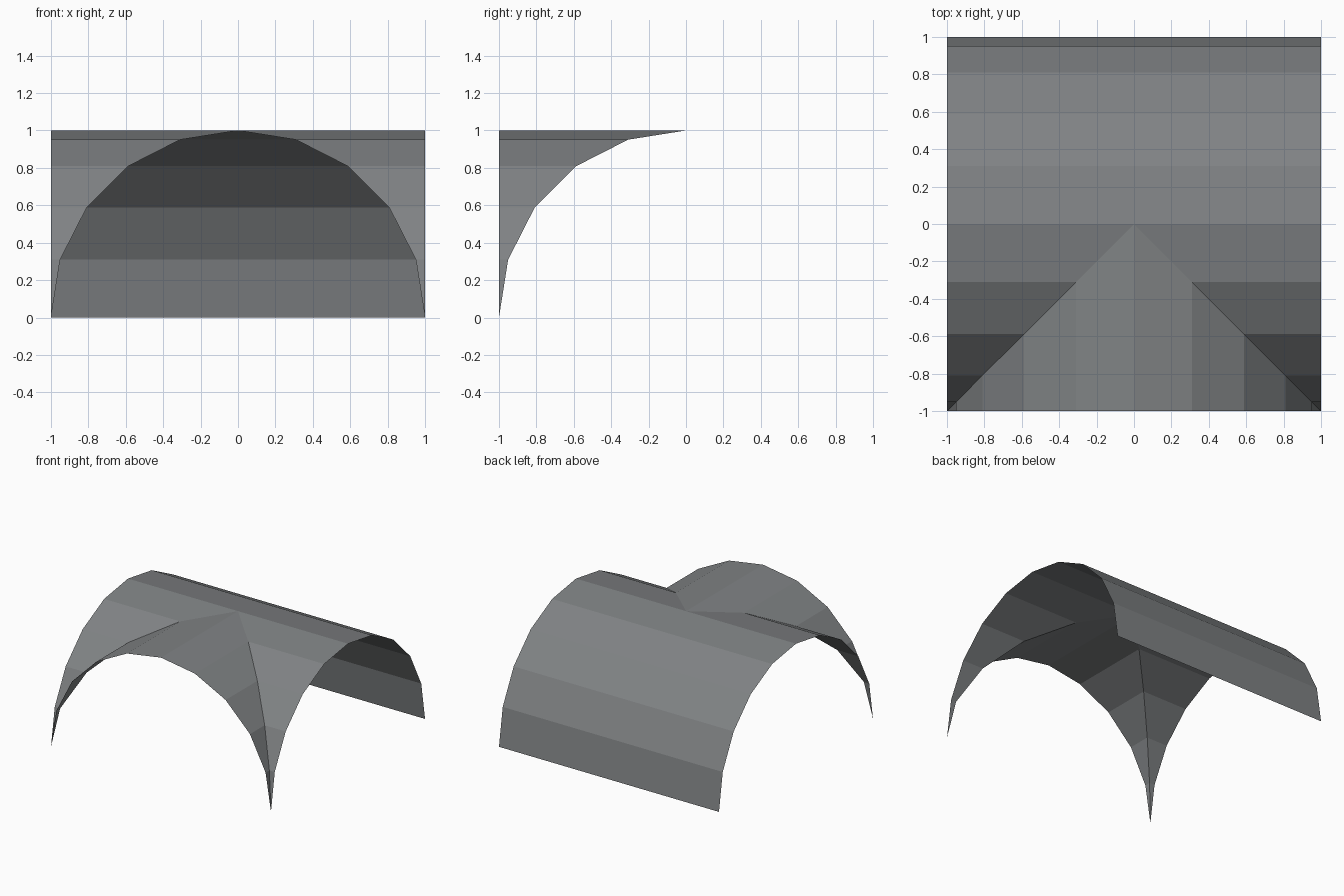
import bpy, bmesh, math

if "Cube" in bpy.data.objects:
    bpy.data.objects.remove(bpy.data.objects["Cube"])

SIDES = 10  # facets in each half-circle arch

mat = bpy.data.materials.new("stone grey")
mat.diffuse_color = (0.215, 0.225, 0.232, 1)
mat.use_nodes = True
mat.node_tree.nodes["Principled BSDF"].inputs["Base Color"].default_value = mat.diffuse_color

# Arch profile: (offset from the axis, height), from -1 to 1
arch = [(-math.cos(math.pi * i / SIDES), math.sin(math.pi * i / SIDES))
        for i in range(SIDES + 1)]
arch[SIDES // 2] = (0.0, 1.0)


def ruled_shell(name, rails):
    """Thin shell joining a row of start points to a row of end points."""
    bm = bmesh.new()
    for (a, b), (c, d) in zip(rails, rails[1:]):
        bm.faces.new([bm.verts.new(p) for p in (a, b, d, c)])
    bmesh.ops.remove_doubles(bm, verts=bm.verts, dist=1e-5)
    # every part of the vault faces upward on its outside
    bm.normal_update()
    for f in bm.faces:
        if f.normal.z < 0:
            f.normal_flip()
    me = bpy.data.meshes.new(name)
    bm.to_mesh(me)
    bm.free()
    me.materials.append(mat)
    ob = bpy.data.objects.new(name, me)
    bpy.context.collection.objects.link(ob)
    return ob


# Back half of the barrel running left to right
ruled_shell("back_vault", [((-1, y, z), (1, y, z))
                           for y, z in arch[SIDES // 2:]])

# Front half of that barrel, cut on the diagonal groin, on both sides
side = ruled_shell("side_webs", [((-y, y, z), (1, y, z))
                                 for y, z in arch[:SIDES // 2 + 1]])
side.modifiers.new("mirror", 'MIRROR').use_axis[0] = True

# Crossing barrel opening to the front, ending on the groins
ruled_shell("front_vault", [((x, -1, z), (x, -abs(x), z)) for x, z in arch])
